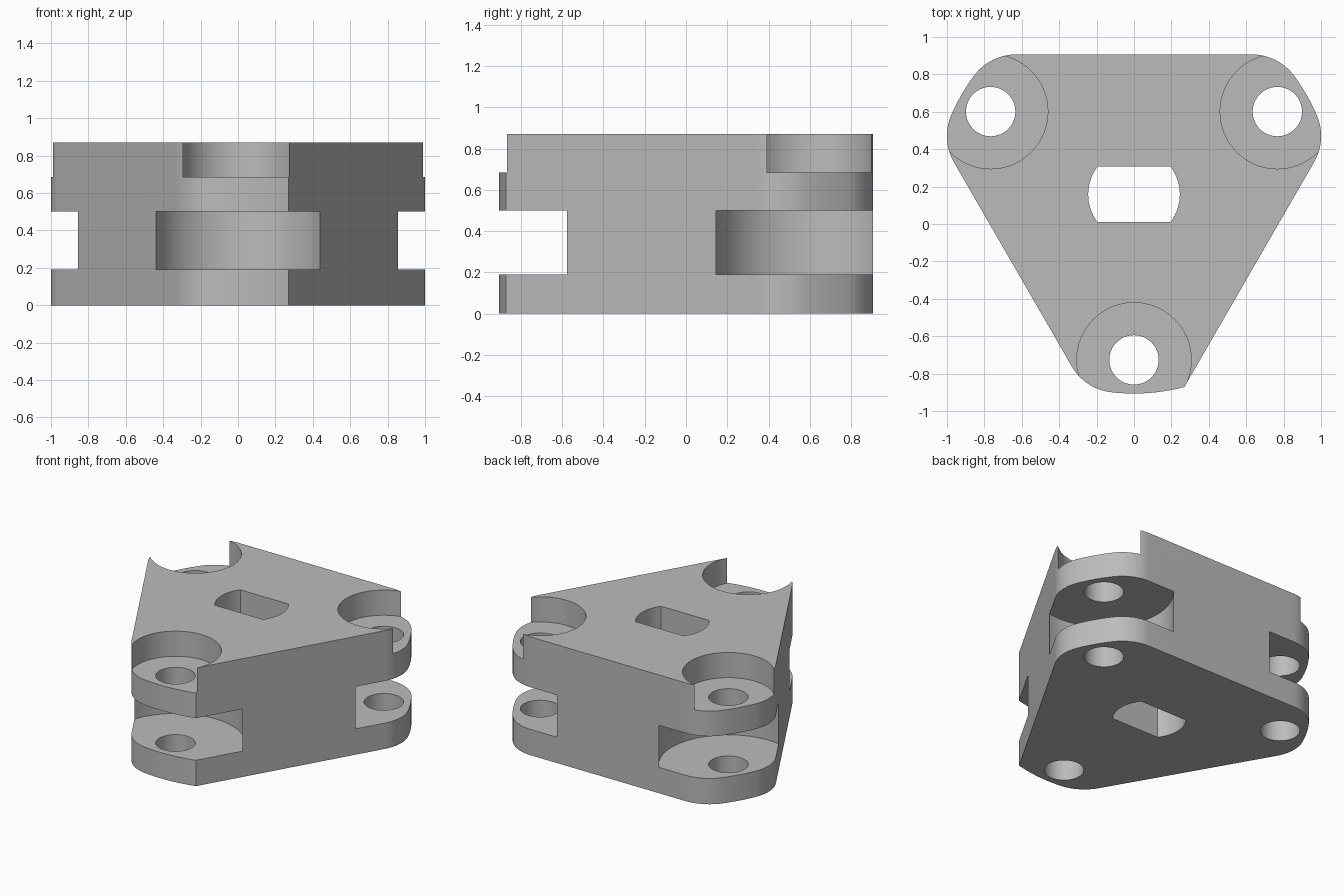
import bpy
import bmesh
from math import acos, asin, cos, pi, radians, sin

cube = bpy.data.objects.get("Cube")
if cube:
    bpy.data.objects.remove(cube, do_unlink=True)

CENTRE_Y = 0.1585    # middle of the triangle
INRADIUS = 0.748     # middle to flat sides
OUTER = 1.065        # middle to rounded corner ends
PIN_DIST = 0.885     # middle to pin holes
FILLET = 0.28
HEIGHT = 0.87
CORNERS = [radians(a) for a in (-90, 30, 150)]


def polar(r, a, origin=(0, CENTRE_Y)):
    return (origin[0] + r * cos(a), origin[1] + r * sin(a))


def arc(r, start, end, origin=(0, CENTRE_Y), steps=16):
    return [polar(r, start + (end - start) * i / steps, origin)
            for i in range(steps + 1)]


def prism(name, outline, z0, z1):
    """Extrude a closed counter-clockwise outline from z0 to z1."""
    bm = bmesh.new()
    face = bm.faces.new([bm.verts.new((x, y, z0)) for x, y in outline])
    top = bmesh.ops.extrude_face_region(bm, geom=[face])["geom"]
    bmesh.ops.translate(bm, vec=(0, 0, z1 - z0),
                        verts=[v for v in top if isinstance(v, bmesh.types.BMVert)])
    bmesh.ops.recalc_face_normals(bm, faces=bm.faces)
    mesh = bpy.data.meshes.new(name)
    bm.to_mesh(mesh)
    bm.free()
    obj = bpy.data.objects.new(name, mesh)
    bpy.context.collection.objects.link(obj)
    return obj


def disc(r, origin):
    return arc(r, 0, 2 * pi, origin, 64)[:-1]


def cut(body, outline, z0, z1):
    cutter = prism("cutter", outline, z0, z1)
    cutter.hide_render = True
    mod = body.modifiers.new("cut", "BOOLEAN")
    mod.operation = "DIFFERENCE"
    mod.solver = "EXACT"
    mod.object = cutter
    bpy.context.view_layer.objects.active = body
    bpy.ops.object.modifier_apply(modifier=mod.name)
    bpy.data.objects.remove(cutter, do_unlink=True)


# Rounded triangle outline; one end of the front corner stays sharp
outline = []
for a in CORNERS:
    r_end = 0 if a < 0 else FILLET
    turn = acos((INRADIUS - FILLET) / (OUTER - FILLET))
    turn_end = acos((INRADIUS - r_end) / (OUTER - r_end))
    start, end = a - pi / 3, a + pi / 3
    outline += arc(FILLET, start, start + turn, polar(OUTER - FILLET, start + turn))
    outline += arc(OUTER, start + turn, end - turn_end)[1:]
    if r_end:
        outline += arc(r_end, end - turn_end, end, polar(OUTER - r_end, end - turn_end))[1:]

body = prism("bracket_body", outline, 0, HEIGHT)

# Pin hole, clevis slot and top recess at each corner
for a in CORNERS:
    pin = polar(PIN_DIST, a)
    cut(body, disc(0.465, pin), 0.19, 0.50)
    cut(body, disc(0.306, pin), 0.685, HEIGHT + 0.1)
    cut(body, disc(0.132, pin), -0.1, HEIGHT + 0.1)

# Central hole with two flats
flat = asin(0.148 / 0.245)
cut(body, arc(0.245, -flat, flat) + arc(0.245, pi - flat, pi + flat), -0.1, HEIGHT + 0.1)

# Plain grey finish
grey = bpy.data.materials.new("grey")
grey.use_nodes = True
colour = (0.5, 0.5, 0.5, 1)
grey.diffuse_color = colour
grey.node_tree.nodes["Principled BSDF"].inputs["Base Color"].default_value = colour
body.data.materials.clear()
body.data.materials.append(grey)

bpy.ops.object.select_all(action="DESELECT")
body.select_set(True)
bpy.context.view_layer.objects.active = body
bpy.ops.object.shade_smooth_by_angle(angle=radians(25))
